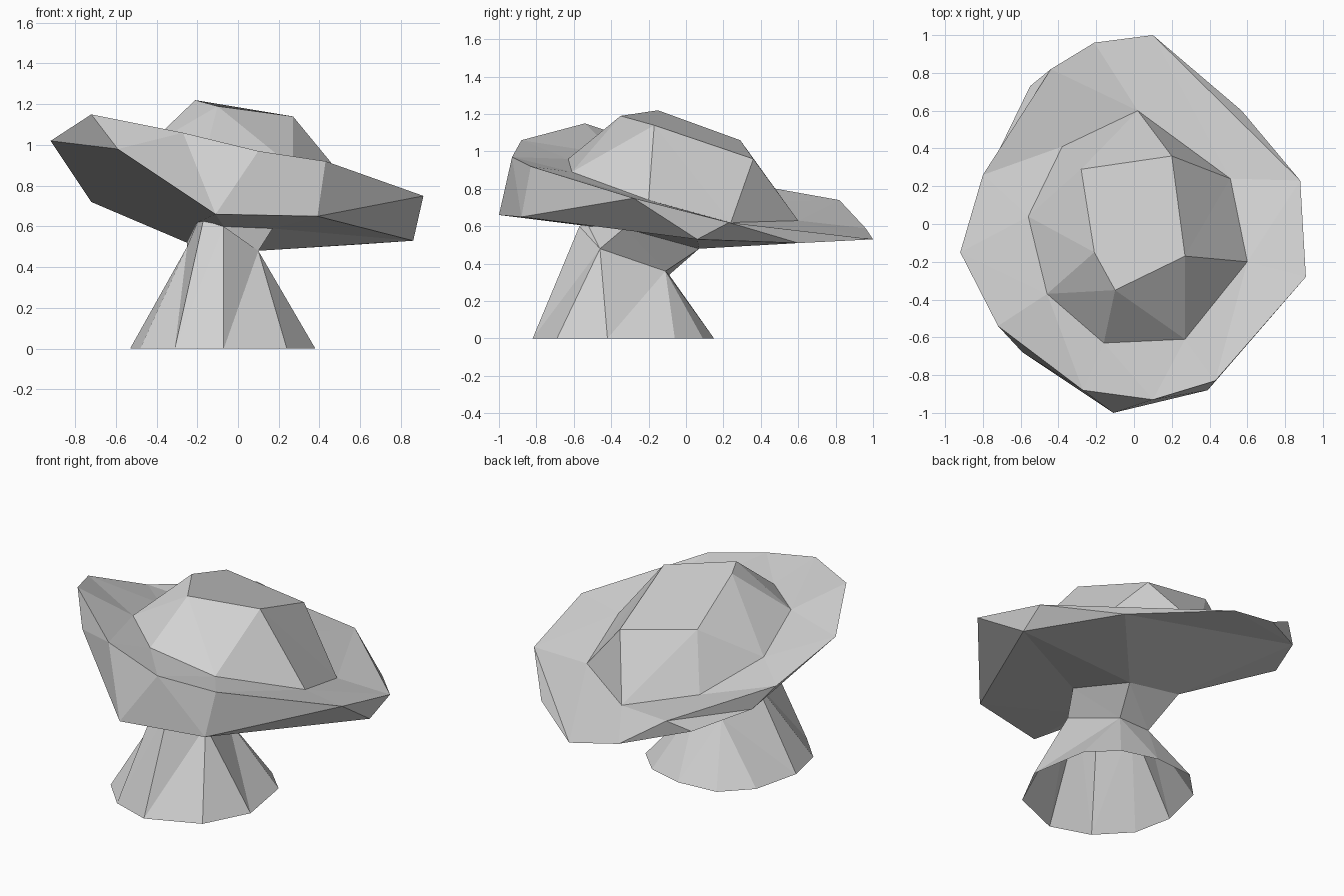
import bpy
import bmesh
import math
from mathutils import Vector

cube = bpy.data.objects.get("Cube")
if cube:
    bpy.data.objects.remove(cube, do_unlink=True)

# Single pale grey stone colour
stone = bpy.data.materials.new("pale_grey_stone")
stone.use_nodes = True
grey = (0.65, 0.65, 0.65, 1)
stone.diffuse_color = grey
shader = next(n for n in stone.node_tree.nodes if n.type == "BSDF_PRINCIPLED")
shader.inputs["Base Color"].default_value = grey


def ring(bm, points):
    """Add a loop of vertices, listed counter-clockwise seen from above."""
    return [bm.verts.new(p) for p in points]


def best_strip(a, b):
    """Find the triangle strip with the shortest rungs joining two closed loops."""
    n, m = len(a), len(b)
    best = {(0, 0): (0.0, [])}
    for i in range(n + 1):
        for j in range(m + 1):
            rung = (a[i % n].co - b[j % m].co).length_squared
            options = []
            if i:
                cost, tris = best[i - 1, j]
                options.append((cost + rung, tris, (a[i - 1], a[i % n], b[j % m])))
            if j:
                cost, tris = best[i, j - 1]
                options.append((cost + rung, tris, (a[i % n], b[j % m], b[j - 1])))
            if options:
                cost, tris, tri = min(options, key=lambda o: o[0])
                best[i, j] = (cost, tris + [tri])
    return best[n, m]


def bridge(bm, low, high):
    """Join a lower loop to the next loop, trying every starting vertex."""
    turns = [high[k:] + high[:k] for k in range(len(high))]
    cost, tris = min((best_strip(low, t) for t in turns), key=lambda r: r[0])
    for tri in tris:
        bm.faces.new(tri)


def build(name, loops, capped=False):
    """Make a faceted shell from a stack of loops, bottom to top."""
    bm = bmesh.new()
    rings = [ring(bm, points) for points in loops]
    for low, high in zip(rings, rings[1:]):
        bridge(bm, low, high)
    if capped:
        bm.faces.new(rings[-1])
    bmesh.ops.dissolve_limit(bm, angle_limit=math.radians(1),
                             verts=bm.verts, edges=bm.edges)
    mesh = bpy.data.meshes.new(name)
    bm.to_mesh(mesh)
    bm.free()
    mesh.materials.append(stone)
    obj = bpy.data.objects.new(name, mesh)
    bpy.context.collection.objects.link(obj)


# Stem: open foot, slanted shoulder and leaning neck
foot = [Vector((x, y, 0)) for x, y in (
    (.24, -.69), (.38, -.42), (.32, -.06), (.17, .09), (-.05, .15), (-.3, .13),
    (-.46, -.03), (-.53, -.32), (-.48, -.56), (-.31, -.74), (-.07, -.82))]
shoulder = [(.1, -.46, .48), (.01, -.11, .36), (-.18, -.09, .34),
            (-.25, -.32, .5), (-.17, -.52, .63), (-.07, -.57, .6)]
neck = [(.17, -.33, .59), (.09, .07, .48), (-.25, .09, .52),
        (-.2, -.4, .62), (-.07, -.52, .6)]

# Dish: lower edge, tilted upper rim and the line where the crown sits
under_edge = [(.39, -.88, .65), (.86, .06, .53), (.57, .6, .51),
              (-.55, .73, .67), (-.72, .38, .72), (-.59, -.68, .98),
              (-.11, -1, .66)]
rim = [(.43, -.83, .92), (.91, -.28, .75), (.88, .23, .62), (.1, 1, .53),
       (-.21, .96, .59), (-.44, .82, .74), (-.8, .26, .84), (-.92, -.15, 1.02),
       (-.72, -.54, 1.15), (-.27, -.88, 1.06), (.1, -.93, .97)]
crown_edge = [(.27, -.61, .89), (.6, -.2, .74), (.51, .24, .62), (.02, .6, .63),
              (-.38, .41, .73), (-.56, .04, .87), (-.46, -.37, .98),
              (-.16, -.63, .96)]

# Crown: raised block with a sloping flat top
crown_top = [(-.1, -.35, 1.19), (.27, -.17, 1.14), (.2, .36, .96),
             (-.28, .29, 1.06), (-.21, -.15, 1.22)]

build("stem", [foot, shoulder, neck])
build("dish", [neck, under_edge, rim, crown_edge])
build("crown", [crown_edge, crown_top], capped=True)
